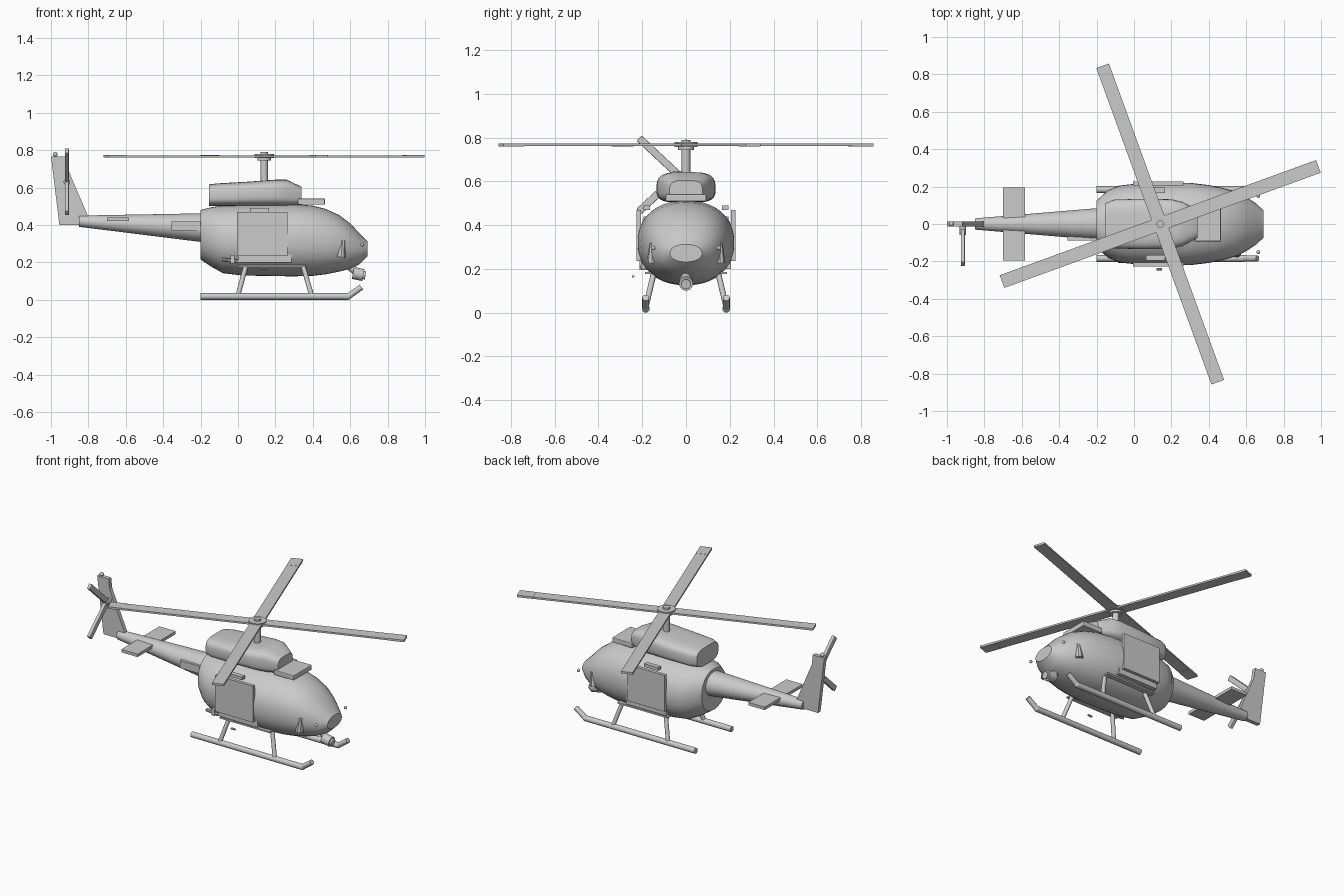
import bpy, bmesh
from math import sin, cos, pi, radians, copysign
from mathutils import Vector, Matrix

if "Cube" in bpy.data.objects:
    bpy.data.objects.remove(bpy.data.objects["Cube"])


def finish(name, bm, smooth=True, bevel=0):
    bmesh.ops.recalc_face_normals(bm, faces=bm.faces)
    me = bpy.data.meshes.new(name)
    bm.to_mesh(me)
    bm.free()
    ob = bpy.data.objects.new(name, me)
    bpy.context.collection.objects.link(ob)
    if bevel:
        mod = ob.modifiers.new("bevel", 'BEVEL')
        mod.width = bevel
        mod.segments = 2
    if smooth:
        bpy.ops.object.select_all(action='DESELECT')
        bpy.context.view_layer.objects.active = ob
        ob.select_set(True)
        bpy.ops.object.shade_smooth_by_angle(angle=radians(35))
    return ob


def loft(name, sections, power=2.0, sides=40):
    """Superellipse sections along x: (x, half width, bottom z, top z)."""
    bm = bmesh.new()
    rings = []
    for x, hw, z0, z1 in sections:
        ring = []
        for i in range(sides):
            a = 2 * pi * i / sides
            c, s = cos(a), sin(a)
            y = copysign(abs(c) ** (2 / power), c) * hw
            z = (z0 + z1) / 2 + copysign(abs(s) ** (2 / power), s) * (z1 - z0) / 2
            ring.append(bm.verts.new((x, y, z)))
        rings.append(ring)
    for r0, r1 in zip(rings, rings[1:]):
        for i in range(sides):
            j = (i + 1) % sides
            bm.faces.new((r0[i], r0[j], r1[j], r1[i]))
    bm.faces.new(rings[0])
    bm.faces.new(rings[-1])
    return finish(name, bm)


def box(name, lo, hi, matrix=Matrix(), bevel=0):
    lo, hi = Vector(lo), Vector(hi)
    bm = bmesh.new()
    bmesh.ops.create_cube(bm, size=1)
    bmesh.ops.scale(bm, vec=hi - lo, verts=bm.verts)
    bmesh.ops.translate(bm, vec=(lo + hi) / 2, verts=bm.verts)
    bmesh.ops.transform(bm, matrix=matrix, verts=bm.verts)
    return finish(name, bm, False, bevel)


def rod(name, a, b, r, r2=None, sides=16):
    a, b = Vector(a), Vector(b)
    d = b - a
    bm = bmesh.new()
    m = Matrix.Translation((a + b) / 2) @ d.to_track_quat('Z', 'Y').to_matrix().to_4x4()
    bmesh.ops.create_cone(bm, cap_ends=True, segments=sides, radius1=r,
                          radius2=r if r2 is None else r2, depth=d.length, matrix=m)
    return finish(name, bm)


def ball(name, p, r):
    bm = bmesh.new()
    bmesh.ops.create_uvsphere(bm, u_segments=16, v_segments=10, radius=r,
                              matrix=Matrix.Translation(p))
    return finish(name, bm)


# Body, boom and engine housing
loft("fuselage", [(-.2, .125, .215, .48), (-.14, .18, .175, .495), (-.08, .205, .142, .503),
                  (.02, .217, .13, .508), (.15, .222, .127, .512), (.3, .22, .125, .512),
                  (.4, .208, .128, .503), (.47, .194, .136, .485), (.54, .174, .15, .453),
                  (.6, .145, .166, .408), (.65, .112, .19, .355), (.693, .073, .232, .312)], 2.2)
loft("tail_boom", [(-.85, .03, .39, .45), (-.19, .085, .308, .462)])
loft("engine_cowling", [(-.155, .11, .502, .617), (-.11, .13, .502, .622), (.05, .135, .502, .631),
                        (.2, .132, .502, .642), (.26, .118, .502, .642), (.34, .075, .505, .604)], 3.5)
box("air_intake", (.32, -.093, .508), (.465, .093, .541), bevel=.005)

# Rotor mast, hub and four blades with tip bands
hub = Vector((.14, 0, 0))
rod("rotor_mast", hub + Vector((0, 0, .6)), hub + Vector((0, 0, .79)), .02)
rod("rotor_hub", hub + Vector((0, 0, .757)), hub + Vector((0, 0, .779)), .053, sides=24)
rod("swash_plate", hub + Vector((0, 0, .744)), hub + Vector((0, 0, .758)), .036, sides=24)
for k in range(4):
    m = Matrix.Translation(hub) @ Matrix.Rotation(radians(20 + 90 * k), 4, 'Z')
    box(f"rotor_blade_{k}", (.03, -.036, .761), (.8, .036, .772), m)
    box(f"blade_tip_{k}", (.8, -.036, .76), (.9, .036, .773), m)

# Fin, stabilisers and tail rotor
bm = bmesh.new()
f = bm.faces.new([bm.verts.new((x, -.013, z)) for x, z in
                  ((-.955, .4), (-.782, .4), (-.91, .7), (-.918, .767), (-1, .767))])
ext = bmesh.ops.extrude_face_region(bm, geom=[f])
bmesh.ops.translate(bm, vec=(0, .026, 0),
                    verts=[v for v in ext['geom'] if isinstance(v, bmesh.types.BMVert)])
finish("tail_fin", bm, False)
box("stabiliser", (-.7, -.195, .42), (-.583, .195, .439))
rod("tail_rotor_hub", (-.915, 0, .63), (-.915, -.06, .63), .018)
for k, s in enumerate((1, -1)):
    m = Matrix.Translation((-.915, -.035, .63)) @ Matrix.Rotation(radians(180 - s * 43), 4, 'X')
    box(f"tail_rotor_blade_{k}", (-.011, 0, -.017), (.011, .245, .017), m, bevel=.004)
ball("fin_beacon", (-.977, 0, .778), .013)
box("boom_panel", (-.355, -.088, .37), (-.19, -.066, .418))

# Skids, doors and side fittings, once per side
for tag, s in (("right", -1), ("left", 1)):
    y = s * .184

    def side_box(name, x0, x1, y0, y1, z0, z1):
        return box(f"{tag}_{name}", (x0, min(s * y0, s * y1), z0), (x1, max(s * y0, s * y1), z1))

    rod(f"{tag}_skid", (-.2, y, .018), (.59, y, .018), .018)
    ball(f"{tag}_skid_bend", (.59, y, .018), .018)
    rod(f"{tag}_skid_tip", (.59, y, .018), (.66, y, .068), .016)
    rod(f"{tag}_rear_strut", (0, y, .025), (.045, s * .145, .19), .013)
    rod(f"{tag}_front_strut", (.393, y, .025), (.345, s * .145, .19), .013)
    side_box("door", -.005, .265, .205, .226, .235, .47)
    side_box("door_rail", .065, .165, .165, .195, .47, .49)
    side_box("door_sill", 0, .285, .17, .206, .2, .272)
    side_box("step", 0, .36, .125, .188, .176, .186)
    rod(f"{tag}_nose_pod", (.55, s * .155, .228), (.56, s * .155, .318), .025, .012, 8)
    ball(f"{tag}_nose_light", (.665, s * .15, .295), .01)

# Nose sensor and small right-side fittings
rod("sensor_mount", (.58, 0, .19), (.645, 0, .14), .02)
rod("nose_sensor", (.615, 0, .143), (.67, 0, .132), .032, sides=24)
rod("sensor_lens", (.665, 0, .133), (.682, 0, .13), .022, sides=24)
rod("side_gun", (-.085, -.2, .215), (.0, -.2, .205), .01, sides=10)
box("gun_mount", (-.04, -.212, .195), (-.02, -.17, .24))
rod("side_peg", (.12, -.242, .165), (.15, -.242, .165), .006, sides=8)
